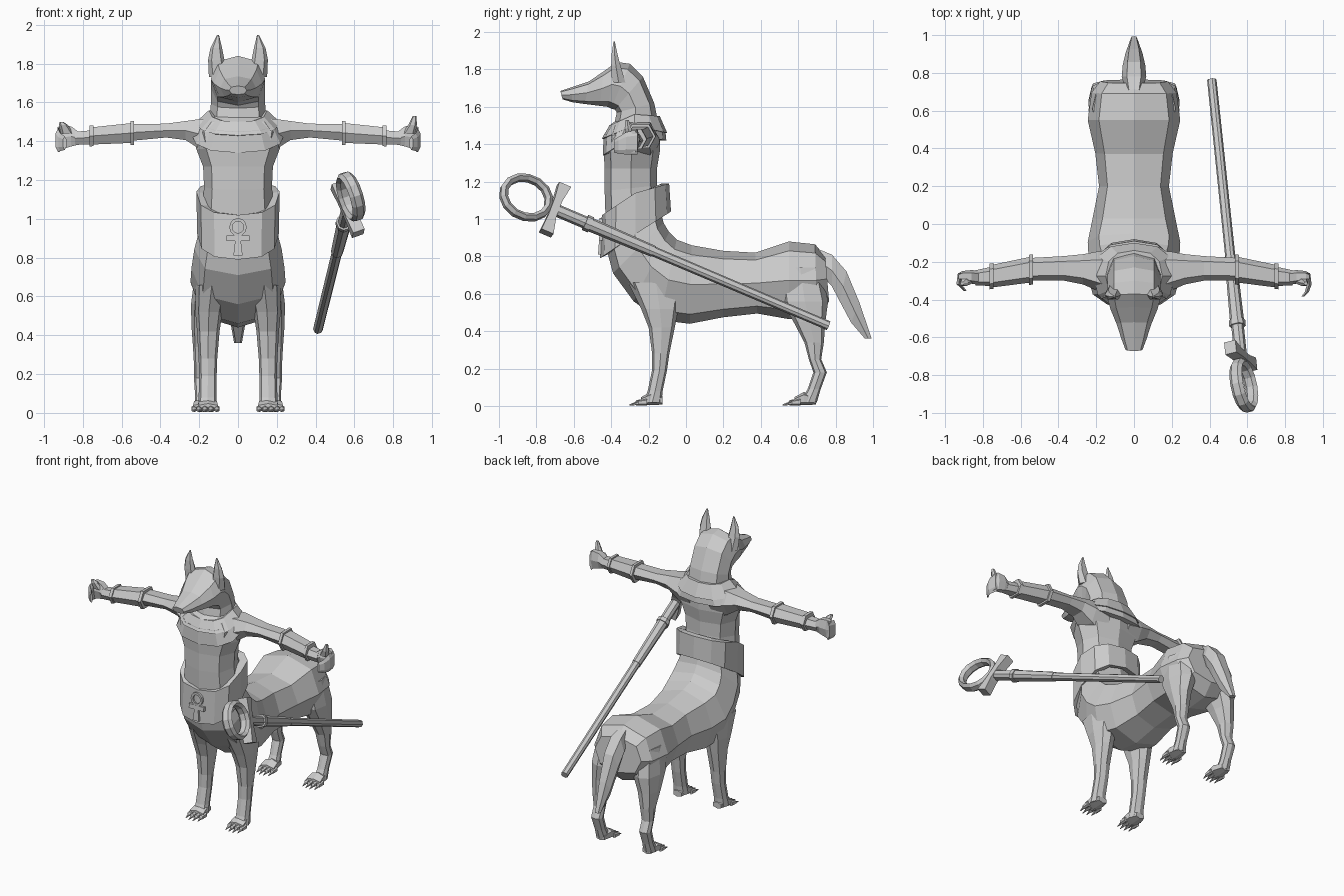
import bpy, bmesh, math
from mathutils import Vector as V

stone = bpy.data.materials.new("stone grey")
stone.diffuse_color = (0.6, 0.6, 0.6, 1)


def finish(name, bm):
    bmesh.ops.recalc_face_normals(bm, faces=bm.faces[:])
    me = bpy.data.meshes.new(name)
    bm.to_mesh(me)
    bm.free()
    me.materials.append(stone)
    ob = bpy.data.objects.new(name, me)
    bpy.context.collection.objects.link(ob)
    return ob


def skin(name, rings, cap=True, closed=False):
    """Join rings of points into a faceted surface."""
    bm = bmesh.new()
    vs = [[bm.verts.new(p) for p in r] for r in rings]
    n = len(vs[0])
    pairs = list(zip(vs, vs[1:])) + ([(vs[-1], vs[0])] if closed else [])
    for a, b in pairs:
        for i in range(n):
            j = (i + 1) % n
            bm.faces.new((a[i], a[j], b[j], b[i]))
    if cap and not closed:
        bm.faces.new(vs[0])
        bm.faces.new(vs[-1])
    return finish(name, bm)


def oval(c, u, v, n=8, half=False):
    """Polygon ring round c, a little boxier than an ellipse."""
    out = []
    for i in range(n):
        a = 2 * math.pi * (i + (0.5 if half else 0)) / n
        p = [math.copysign(abs(t) ** 0.8, t) if abs(t) > 1e-6 else 0 for t in (math.cos(a), math.sin(a))]
        out.append(V(c) + V(u) * p[0] + V(v) * p[1])
    return out


def spine(name, secs, n=8):
    """Sections: top y,z, bottom y,z, half width."""
    return skin(name, [oval((0, (a + c) / 2, (b + d) / 2), (w, 0, 0), (0, (a - c) / 2, (b - d) / 2), n)
                       for a, b, c, d, w in secs])


def column(name, secs, s=1, n=8):
    """Sections stacked in z: x, y, z, rx, ry."""
    return skin(name, [oval((s * x, y, z), (rx, 0, 0), (0, ry, 0), n) for x, y, z, rx, ry in secs])


def limb_x(name, secs, s=1, n=6):
    """Sections along x: x, y, z, ry, rz."""
    return skin(name, [oval((s * x, y, z), (0, ry, 0), (0, 0, rz), n) for x, y, z, ry, rz in secs])


def along_y(name, secs, s=1, n=6):
    """Sections along y: x, y, z, rx, rz."""
    return skin(name, [oval((s * x, y, z), (rx, 0, 0), (0, 0, rz), n, True) for x, y, z, rx, rz in secs])


def band(name, cy, levels, n=12):
    """Loop round the trunk; each level: rx, ry, z at front, side, back."""
    rings = []
    for rx, ry, zf, zs, zb in levels:
        r = oval((0, cy, 0), (rx, 0, 0), (0, ry, 0), n)
        for p in r:
            t = (p.y - cy) / ry
            p.z = zs + (zf - zs) * max(-t, 0) + (zb - zs) * max(t, 0)
        rings.append(r)
    return skin(name, rings, closed=True)


# Animal body rising into the upright torso
spine("body", [
    (.745, .80, .765, .56, .18), (.69, .865, .70, .48, .225), (.55, .88, .55, .465, .245),
    (.37, .82, .38, .495, .205), (.2, .83, .2, .475, .185), (.03, .86, .02, .44, .22),
    (-.05, .89, -.14, .46, .245), (-.09, .93, -.28, .56, .24), (-.12, .98, -.39, .71, .225),
    (-.13, 1.02, -.42, .82, .205), (-.14, 1.07, -.43, 1.0, .185), (-.155, 1.18, -.435, 1.15, .175),
    (-.155, 1.27, -.435, 1.27, .18), (-.14, 1.36, -.44, 1.36, .215), (-.14, 1.44, -.43, 1.45, .23),
    (-.145, 1.5, -.41, 1.5, .18), (-.15, 1.55, -.37, 1.53, .14)])

# Neck and long-muzzled head
spine("head", [
    (-.145, 1.5, -.39, 1.48, .145), (-.17, 1.62, -.37, 1.57, .14), (-.23, 1.76, -.38, 1.585, .14),
    (-.30, 1.83, -.40, 1.59, .14), (-.37, 1.84, -.42, 1.60, .14), (-.44, 1.79, -.46, 1.605, .125),
    (-.52, 1.735, -.54, 1.615, .092), (-.61, 1.705, -.61, 1.625, .066), (-.672, 1.685, -.66, 1.64, .045)])

# Tail
spine("tail", [(.70, .85, .72, .70, .045), (.78, .82, .78, .63, .065), (.86, .73, .82, .55, .06),
               (.93, .56, .88, .44, .045), (.995, .36, .955, .36, .02)], 6)

# Belt with dipping front, and two-layer collar
band("belt", -.27, [(.16, .14, 1.02, 1.13, 1.19), (.215, .18, 1.02, 1.14, 1.19),
                    (.21, .19, .79, .92, 1.04), (.16, .15, .81, .92, 1.05)])
band("upper_collar", -.275, [(.13, .11, 1.5, 1.55, 1.55), (.15, .135, 1.5, 1.56, 1.55),
                             (.215, .175, 1.43, 1.50, 1.46), (.15, .13, 1.42, 1.49, 1.46)])
band("lower_collar", -.275, [(.16, .13, 1.44, 1.5, 1.47), (.2, .165, 1.45, 1.51, 1.47),
                             (.245, .17, 1.34, 1.45, 1.42), (.16, .13, 1.34, 1.45, 1.42)])

# Looped cross emblem on the belt front
def plate(name, pts):
    front = lambda z: -.463 + (z - .8) * .07
    return skin(name, [[(x, front(z) + d, z) for x, z in pts] for d in (-.008, .012)])


plate("emblem_stem", [(-.012, .91), (.012, .91), (.024, .81), (-.024, .81)])
plate("emblem_bar", [(-.058, .915), (.058, .915), (.058, .885), (-.058, .885)])
loop = []
for i in range(12):
    a = math.tau * i / 12
    loop.append([(r * math.cos(a), -.454 + d, .957 + r * math.sin(a) * 1.05)
                 for r, d in ((.045, .012), (.045, -.008), (.029, -.008), (.029, .012))])
skin("emblem_loop", loop, closed=True)

for s, side in ((1, "left"), (-1, "right")):
    # Ears
    column(side + "_ear", [(.1, -.36, 1.73, .05, .04), (.112, -.375, 1.82, .042, .028),
                           (.112, -.382, 1.88, .03, .018), (.103, -.384, 1.948, .005, .004)], s, 6)
    # Arms with rimmed bracers
    limb_x(side + "_arm", [(.08, -.27, 1.41, .13, .12), (.19, -.25, 1.435, .105, .09), (.27, -.24, 1.455, .08, .055),
                           (.37, -.235, 1.455, .065, .04), (.55, -.24, 1.445, .06, .048),
                           (.76, -.278, 1.42, .05, .04), (.84, -.285, 1.415, .04, .038)], s)
    limb_x(side + "_bracer", [(.535, -.24, 1.443, .06, .05), (.535, -.24, 1.443, .08, .07), (.555, -.243, 1.442, .08, .07),
                              (.555, -.243, 1.442, .068, .057), (.745, -.275, 1.428, .06, .05),
                              (.745, -.275, 1.428, .068, .06), (.765, -.278, 1.427, .068, .06),
                              (.765, -.278, 1.427, .04, .035)], s)
    # Hands: palm, curled fingers, raised thumb
    reach = 0 if s > 0 else .03
    limb_x(side + "_palm", [(.82, -.285, 1.415, .038, .036), (.86, -.28, 1.425, .036, .058),
                            (.91, -.275, 1.42, .026, .07), (.93, -.28, 1.415, .018, .065)], s)
    along_y(side + "_fingers", [(.92, -.26, 1.41, .014, .065), (.928, -.32, 1.405, .014, .06),
                                (.915, -.36 + reach, 1.395, .012, .045), (.893, -.385 + reach, 1.39, .009, .035)], s)
    column(side + "_thumb", [(.88, -.295, 1.44, .035, .025), (.9, -.31, 1.485, .022, .02),
                             (.91, -.315, 1.53 - reach, .01, .01)], s, 6)
    # Legs
    column(side + "_front_leg", [(.135, -.16, .66, .085, .15), (.15, -.14, .52, .07, .10), (.153, -.13, .42, .058, .07),
                                 (.155, -.135, .28, .048, .046), (.155, -.142, .19, .045, .04),
                                 (.157, -.165, .08, .046, .04), (.157, -.18, .02, .05, .05)], s)
    column(side + "_hind_leg", [(.14, .61, .74, .08, .11), (.16, .635, .56, .082, .125), (.178, .66, .45, .062, .085),
                                (.185, .685, .34, .047, .052), (.187, .69, .25, .04, .033), (.187, .717, .18, .04, .036),
                                (.185, .685, .09, .036, .035), (.183, .655, .02, .042, .045)], s)
    # Paws with four clawed toes each
    for part, x, y in (("front", .155, -.14), ("hind", .18, .68)):
        along_y(f"{side}_{part}_paw", [(x, y + .015, .03, .035, .022), (x, y - .05, .04, .052, .035),
                                       (x, y - .10, .026, .058, .022)], s)
        for k in range(4):
            tx = x + (k - 1.5) * .031
            ty = y - (.0 if k in (1, 2) else -.012)
            along_y(f"{side}_{part}_toe_{k + 1}", [(tx, ty - .08, .022, .015, .018), (tx, ty - .125, .018, .014, .014),
                                                   (tx, ty - .132, .014, .008, .008), (tx, ty - .163, .006, .002, .003)], s)

# Staff: shaft, sleeve, crossbar and loop on one slanted axis
foot = V((.412, .762, .43))
d = (V((.565, -.70, 1.05)) - foot).normalized()
c = V((.12, -.12, -.26)).normalized()
c = (c - d * c.dot(d)).normalized()
w = d.cross(c)
length = (V((.565, -.70, 1.05)) - foot).length


def rod(name, secs, n=8):
    return skin(name, [oval(foot + d * t, c * r, w * r, n, True) for t, r in secs])


rod("staff_shaft", [(0, .024), (length * .66, .026)])
rod("staff_sleeve", [(length * .64, .03), (length * .87, .036), (length * .87, .042), (length * .89, .042),
                     (length * .89, .032), (length + .02, .032)])
hub = foot + d * length
skin("staff_crossbar", [[hub + c * t + d * (g + k * h) + w * q for k, q in ((-1, -.032), (1, -.032), (1, .032), (-1, .032))]
                        for t, g, h in ((-.145, 0, .035), (-.05, 0.005, .022), (.05, 0.005, .022), (.145, 0, .035))])
mid = hub + d * .168
ring = []
for i in range(14):
    a = math.tau * i / 14
    o = d * math.cos(a) * .148 + c * math.sin(a) * .128
    ring.append([mid + o * k + w * q for k, q in ((1, -.018), (1, .018), (.86, .036), (.72, .018), (.72, -.018), (.86, -.036))])
skin("staff_loop", ring, closed=True)
